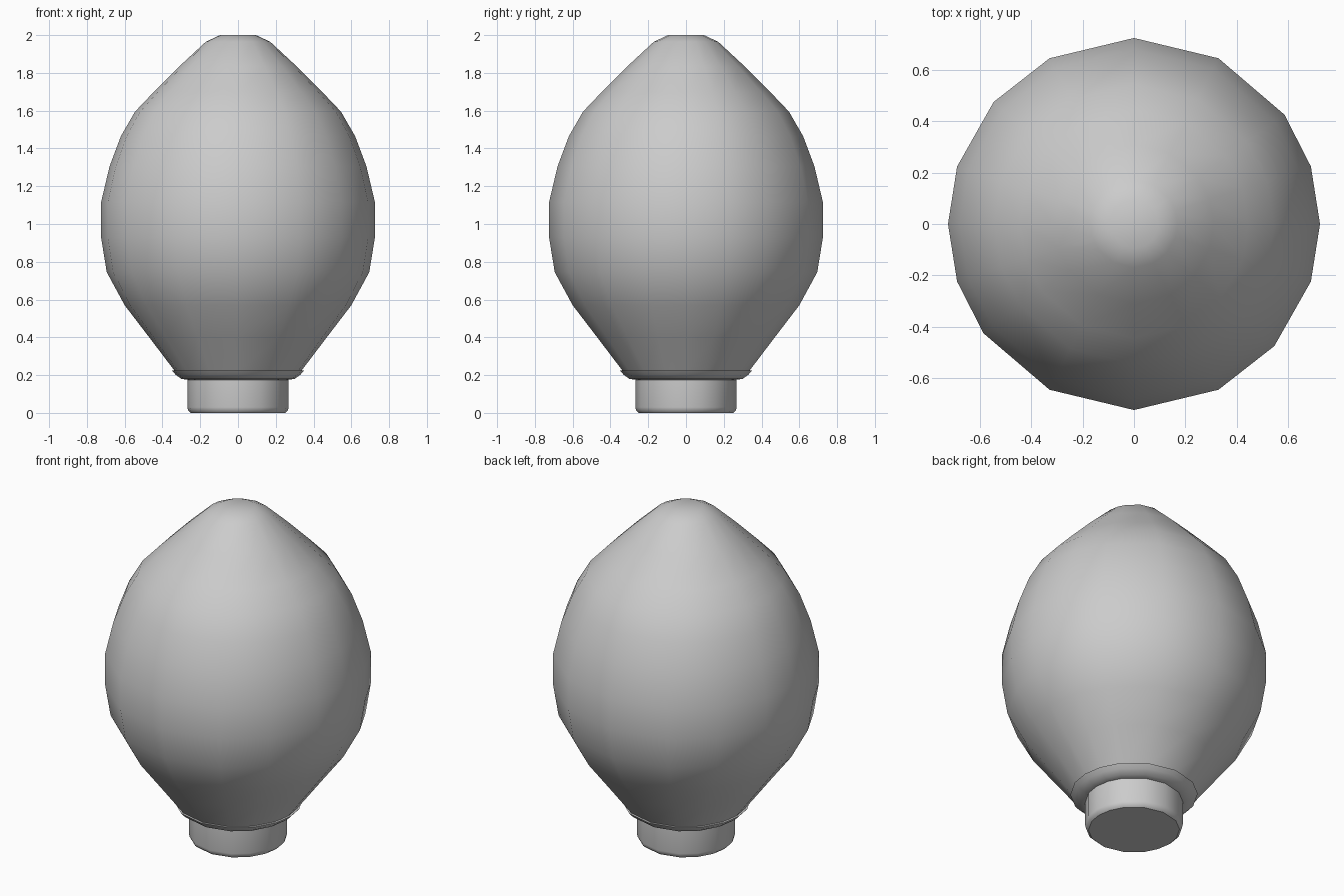
import bpy, bmesh, math

if "Cube" in bpy.data.objects:
    bpy.data.objects.remove(bpy.data.objects["Cube"])

# Uneven facet angles of the low-poly body, repeated on the opposite half
HALF = [0, 18, 36, 63, 90, 117, 139, 162]
ANGLES = [math.radians(a + o) for o in (0, 180) for a in HALF]


def lathe(name, profile, angles, smooth=40):
    """Closed solid of revolution from (radius, z) points, bottom to top."""
    bm = bmesh.new()
    rings = [[bm.verts.new((r * math.cos(a), r * math.sin(a), z)) for a in angles]
             for r, z in profile]
    n = len(angles)
    for lo, hi in zip(rings, rings[1:]):
        for i in range(n):
            j = (i + 1) % n
            bm.faces.new((lo[i], lo[j], hi[j], hi[i]))
    bm.faces.new(rings[0][::-1])
    bm.faces.new(rings[-1])
    mesh = bpy.data.meshes.new(name)
    bm.to_mesh(mesh)
    bm.free()
    obj = bpy.data.objects.new(name, mesh)
    bpy.context.collection.objects.link(obj)
    bpy.ops.object.select_all(action='DESELECT')
    obj.select_set(True)
    bpy.context.view_layer.objects.active = obj
    bpy.ops.object.shade_smooth_by_angle(angle=math.radians(smooth))
    return obj


# Egg-shaped bulb
lathe("bulb", [(0.335, 0.222), (0.47, 0.40), (0.60, 0.57), (0.695, 0.745),
               (0.725, 0.93), (0.725, 1.115), (0.68, 1.305), (0.62, 1.465),
               (0.545, 1.595), (0.445, 1.70), (0.31, 1.835), (0.17, 1.965),
               (0.095, 2.0)], ANGLES)

# Rounded collar under the bulb
lathe("collar", [(0.265, 0.175), (0.30, 0.18), (0.33, 0.202), (0.35, 0.225)], ANGLES)

# Short cylindrical base with a softened bottom edge
lathe("base", [(0.25, 0.0), (0.264, 0.012), (0.268, 0.03), (0.268, 0.18)], ANGLES)
